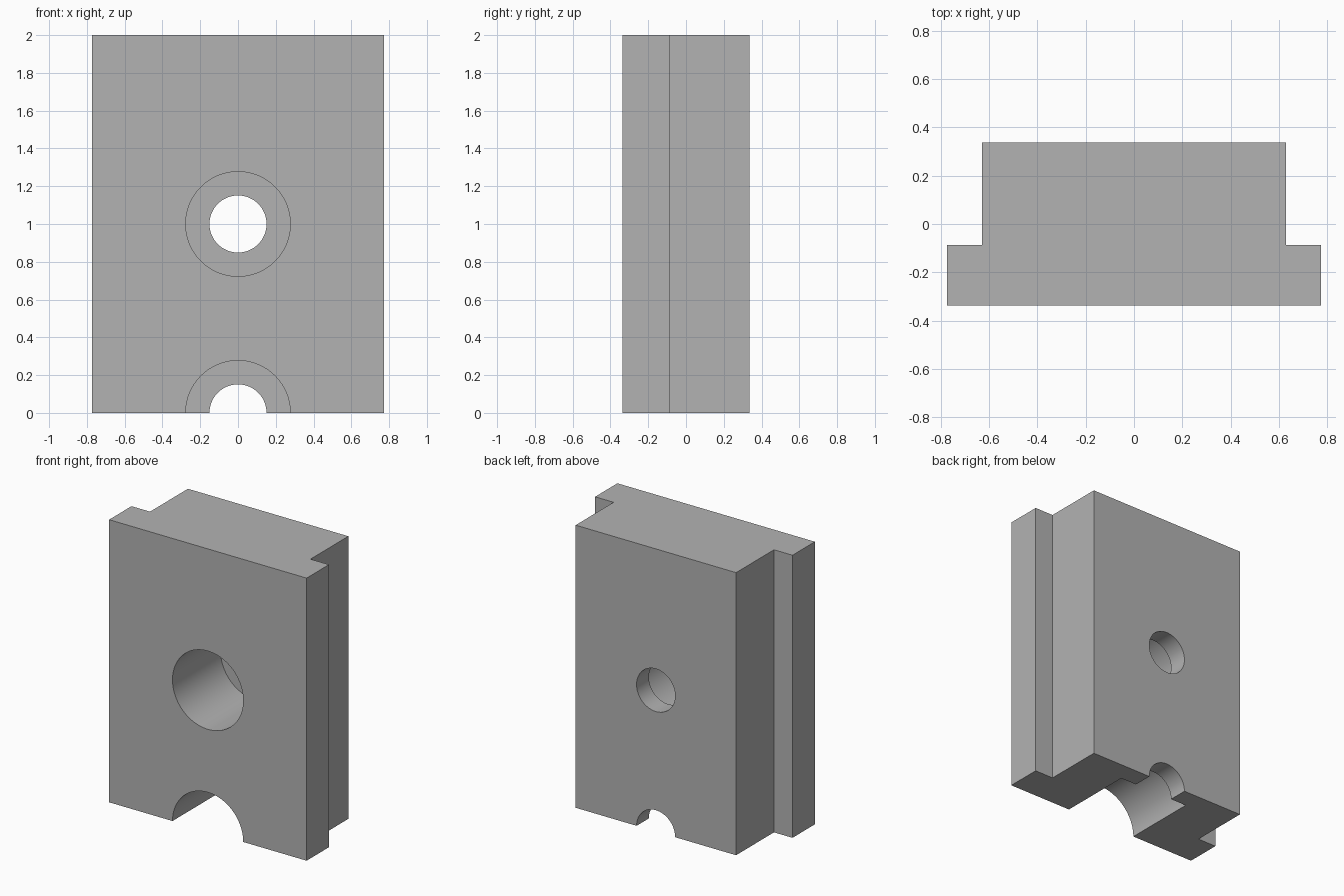
import bpy
import bmesh
from math import radians

cube = bpy.data.objects.get("Cube")
if cube:
    bpy.data.objects.remove(cube, do_unlink=True)

HEIGHT = 2.0
BACK = 0.337            # half depth
FLANGE_Y = -0.087       # rear face of the side flanges
BODY_X, FLANGE_X = 0.628, 0.773
BORE_R, COUNTERBORE_R = 0.151, 0.277
STEP_Y = 0.2            # where the wide bore meets the narrow one

grey = bpy.data.materials.new("plain_grey")
grey.use_nodes = True
grey.diffuse_color = (0.45, 0.45, 0.45, 1)
grey.node_tree.nodes["Principled BSDF"].inputs["Base Color"].default_value = grey.diffuse_color

# Block: T-shaped outline extruded upward
right_half = [(FLANGE_X, -BACK), (FLANGE_X, FLANGE_Y), (BODY_X, FLANGE_Y), (BODY_X, BACK)]
outline = right_half + [(-x, y) for x, y in reversed(right_half)]
bm = bmesh.new()
base = bm.faces.new([bm.verts.new((x, y, 0)) for x, y in outline])
top = bmesh.ops.extrude_face_region(bm, geom=[base])["geom"]
bmesh.ops.translate(bm, vec=(0, 0, HEIGHT),
                    verts=[v for v in top if isinstance(v, bmesh.types.BMVert)])
bmesh.ops.recalc_face_normals(bm, faces=bm.faces)
mesh = bpy.data.meshes.new("clamp_block")
bm.to_mesh(mesh)
bm.free()
mesh.materials.append(grey)
block = bpy.data.objects.new("clamp_block", mesh)
bpy.context.collection.objects.link(block)


def cut_bore(radius, y0, y1, z):
    """Cut a round bore along y through the block."""
    bpy.ops.mesh.primitive_cylinder_add(vertices=96, radius=radius, depth=y1 - y0,
                                        location=(0, (y0 + y1) / 2, z),
                                        rotation=(radians(90), 0, 0))
    cutter = bpy.context.object
    cutter.name = "bore_cutter"
    cutter.hide_render = True
    cutter.data.materials.append(grey)
    mod = block.modifiers.new("bore", 'BOOLEAN')
    mod.operation = 'DIFFERENCE'
    mod.solver = 'EXACT'
    mod.object = cutter
    bpy.ops.object.select_all(action='DESELECT')
    block.select_set(True)
    bpy.context.view_layer.objects.active = block
    bpy.ops.object.modifier_apply(modifier=mod.name)
    bpy.data.objects.remove(cutter, do_unlink=True)


# Counterbored hole in the middle, and half of one at the bottom edge
for z in (HEIGHT / 2, 0):
    cut_bore(COUNTERBORE_R, -BACK - 0.1, STEP_Y, z)
    cut_bore(BORE_R, 0, BACK + 0.1, z)

bpy.ops.object.shade_smooth_by_angle(angle=radians(30))
